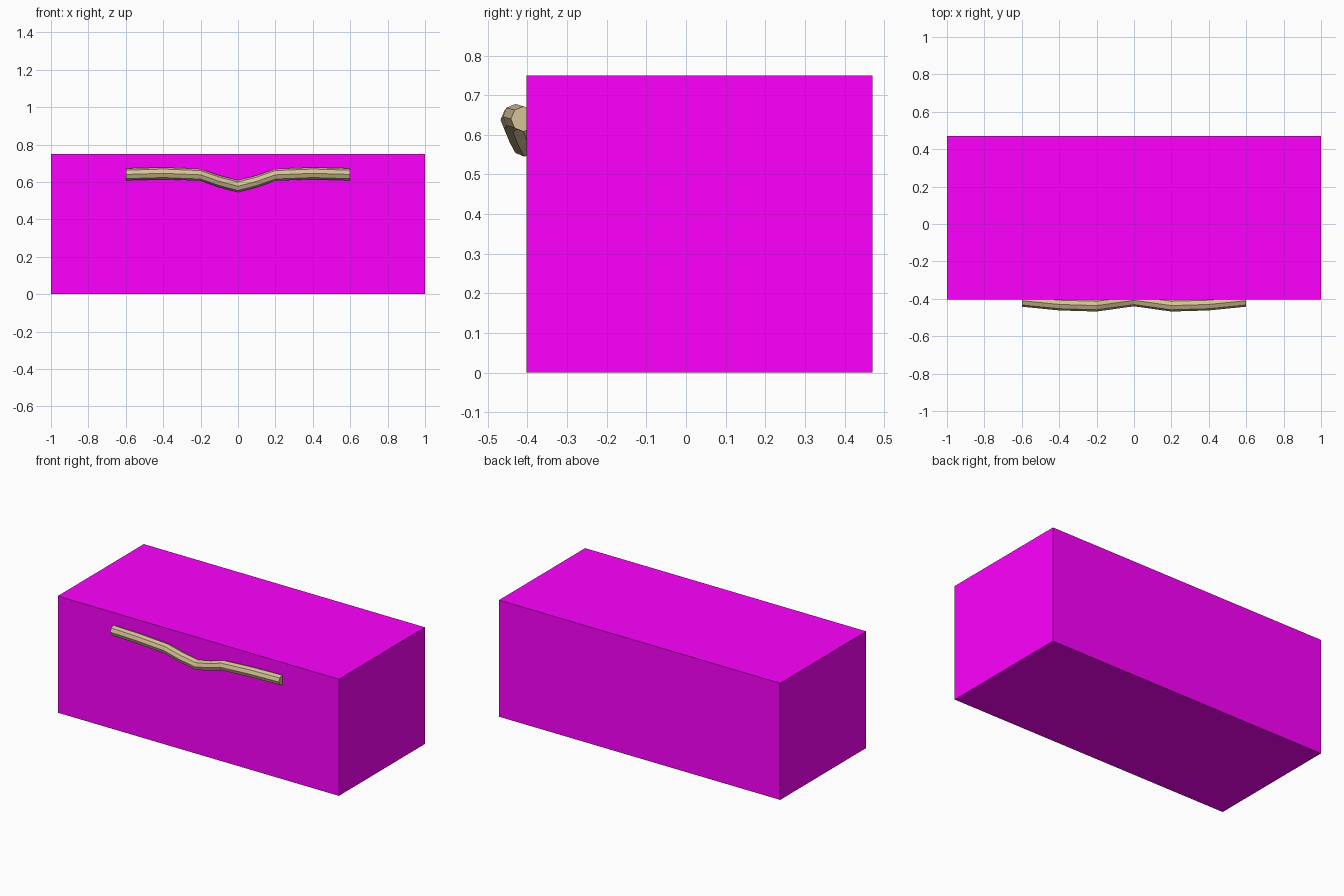
import bpy, bmesh
from math import cos, sin, pi

if "Cube" in bpy.data.objects:
    bpy.data.objects.remove(bpy.data.objects["Cube"])


def material(name, rgb):
    m = bpy.data.materials.new(name)
    m.diffuse_color = (*rgb, 1)
    m.use_nodes = True
    m.node_tree.nodes["Principled BSDF"].inputs["Base Color"].default_value = m.diffuse_color
    return m


def make_object(name, bm, mat):
    mesh = bpy.data.meshes.new(name)
    bmesh.ops.recalc_face_normals(bm, faces=bm.faces)
    bm.to_mesh(mesh)
    bm.free()
    ob = bpy.data.objects.new(name, mesh)
    bpy.context.collection.objects.link(ob)
    mesh.materials.append(mat)
    return ob


def box(name, lo, hi, mat):
    bm = bmesh.new()
    bmesh.ops.create_cube(bm, size=1)
    for v in bm.verts:
        v.co = [a + (b - a) * (c + 0.5) for a, b, c in zip(lo, hi, v.co)]
    return make_object(name, bm, mat)


def panel(name, corners, mat, outward):
    bm = bmesh.new()
    f = bm.faces.new([bm.verts.new(c) for c in corners])
    f.normal_update()
    if f.normal.dot(outward) < 0:
        f.normal_flip()
    mesh = bpy.data.meshes.new(name)
    bm.to_mesh(mesh)
    bm.free()
    mesh.materials.append(mat)
    bpy.context.collection.objects.link(bpy.data.objects.new(name, mesh))


magenta = material("magenta", (1, 0, 1))
wood = material("wood", (0.68, 0.54, 0.31))
dark = material("dark_panel", (0.17, 0.19, 0.2))
pale = material("pale_top", (0.6, 0.68, 0.62))

X, Y0, Y1, Z = 1.0, -0.403, 0.471, 0.75

# Main chest body
box("chest_body", (-X, Y0, 0), (X, Y1, Z), magenta)

# Thin inlays flush with the body faces
e = 1e-6
px, a, b = 0.91, Y0 + 0.09, Y1 - 0.09
for name, z, mat, s in (("top_inlay", Z - e, pale, 1), ("bottom_inlay", e, dark, -1)):
    panel(name, [(-px, a, z), (px, a, z), (px, b, z), (-px, b, z)], mat, (0, 0, s))
z0, z1, wx = 0.11, 0.34, 0.89
for name, y, s in (("front_inlay", Y0 + e, -1), ("back_inlay", Y1 - e, 1)):
    panel(name, [(-wx, y, z0), (wx, y, z0), (wx, y, z1), (-wx, y, z1)], dark, (0, s, 0))
wa, wb = Y0 + 0.11, Y1 - 0.11
for name, s in (("right_inlay", 1), ("left_inlay", -1)):
    x = s * (X - e)
    panel(name, [(x, wa, z0), (x, wb, z0), (x, wb, z1), (x, wa, z1)], dark, (s, 0, 0))

# Bent eight-sided branch handle, mirrored about the centre
half = [(0, -0.408, 0.577), (0.1, -0.422, 0.603), (0.2, -0.436, 0.638),
        (0.4, -0.43, 0.646), (0.6, -0.41, 0.64)]
path = [(-x, y, z) for x, y, z in half[:0:-1]] + half
r, n = 0.032, 8
bm = bmesh.new()
rings = [[bm.verts.new((x, y + r * cos(2 * pi * i / n), z + r * sin(2 * pi * i / n)))
          for i in range(n)] for x, y, z in path]
for p, q in zip(rings, rings[1:]):
    for i in range(n):
        j = (i + 1) % n
        bm.faces.new((p[i], p[j], q[j], q[i]))
bm.faces.new(rings[0])
bm.faces.new(rings[-1])
make_object("branch_handle", bm, wood)
